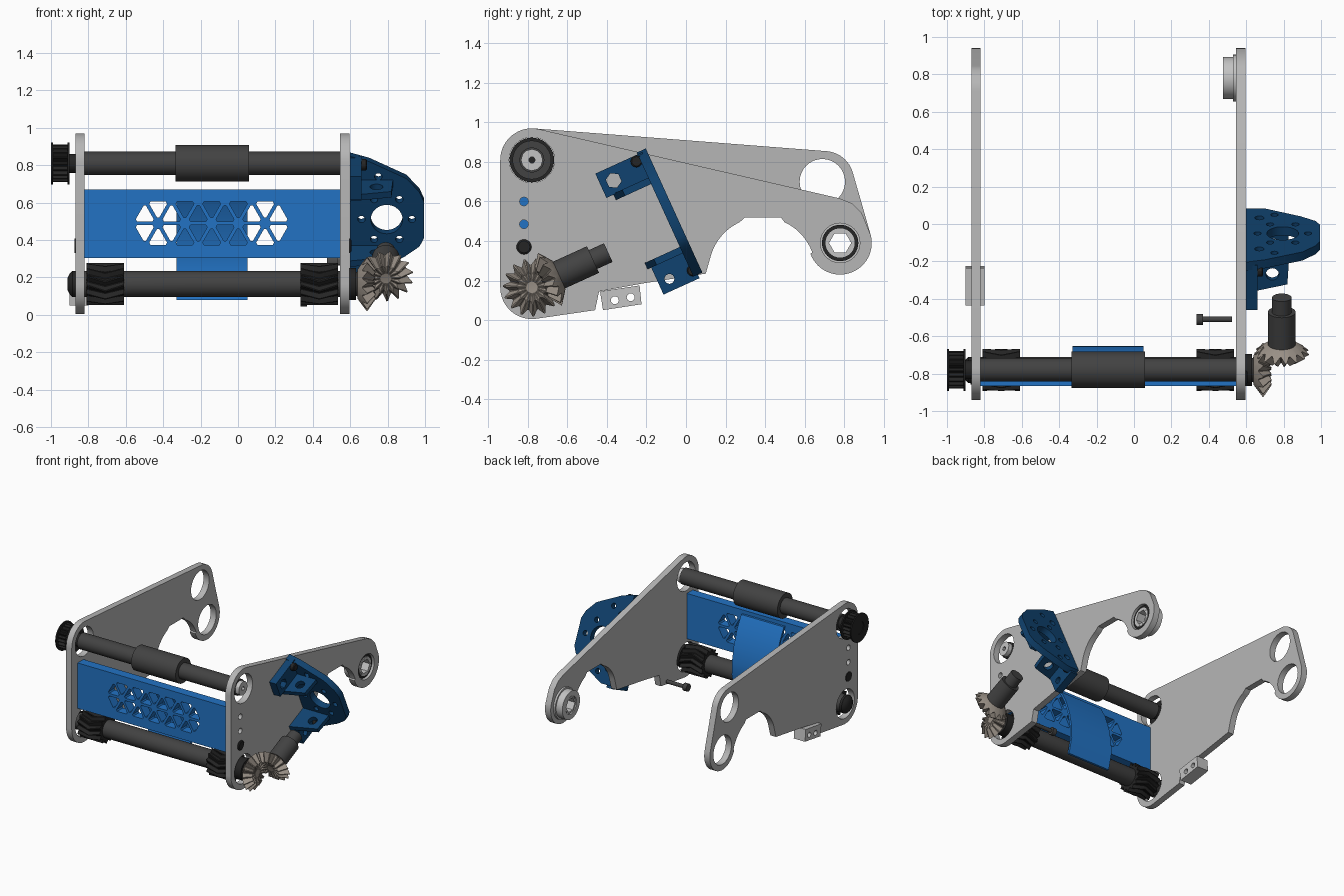
import bpy, bmesh, math
from mathutils import Matrix, Vector

if "Cube" in bpy.data.objects:
    bpy.data.objects.remove(bpy.data.objects["Cube"], do_unlink=True)

made = []


def material(name, rgb):
    m = bpy.data.materials.new(name)
    m.use_nodes = True
    m.diffuse_color = (*rgb, 1)
    m.node_tree.nodes["Principled BSDF"].inputs["Base Color"].default_value = (*rgb, 1)
    return m


GREY = material("plate grey", (0.47, 0.47, 0.47))
LIGHT = material("bearing grey", (0.55, 0.55, 0.55))
BLUE = material("panel blue", (0.016, 0.17, 0.55))
NAVY = material("bracket navy", (0.005, 0.055, 0.16))
DARK = material("shaft charcoal", (0.055, 0.055, 0.055))
BLACK = material("rubber black", (0.018, 0.018, 0.018))
STEEL = material("gear steel", (0.32, 0.28, 0.24))


def add_mesh(name, mesh, mat, matrix):
    mesh.materials.clear()
    mesh.materials.append(mat)
    obj = bpy.data.objects.new(name, mesh)
    obj.matrix_world = matrix
    bpy.context.collection.objects.link(obj)
    made.append(obj)
    return obj


def frame(origin, x, y):
    x, y = Vector(x).normalized(), Vector(y).normalized()
    m = Matrix((x, y, x.cross(y))).transposed().to_4x4()
    m.translation = origin
    return m


def aim(origin, direction):
    m = Vector(direction).to_track_quat('Z', 'Y').to_matrix().to_4x4()
    m.translation = origin
    return m


def arc(cx, cy, r, a, b, n=16):
    return [(cx + r * math.cos(math.radians(a + (b - a) * i / n)),
             cy + r * math.sin(math.radians(a + (b - a) * i / n))) for i in range(n + 1)]


def hole(cx, cy, r, n=32):
    return arc(cx, cy, r, 0, 360, n)[:-1]


def sheet(name, mat, outlines, z0, z1, matrix):
    """Flat part: first outline is the edge, the others are holes."""
    cu = bpy.data.curves.new(name, 'CURVE')
    cu.dimensions, cu.fill_mode, cu.extrude = '2D', 'BOTH', (z1 - z0) / 2
    for pts in outlines:
        sp = cu.splines.new('POLY')
        sp.points.add(len(pts) - 1)
        for p, q in zip(sp.points, pts):
            p.co = (q[0], q[1], 0, 1)
        sp.use_cyclic_u = True
    tmp = bpy.data.objects.new(name + "_curve", cu)
    bpy.context.collection.objects.link(tmp)
    bpy.context.view_layer.update()
    mesh = bpy.data.meshes.new_from_object(tmp.evaluated_get(bpy.context.evaluated_depsgraph_get()))
    bpy.data.objects.remove(tmp, do_unlink=True)
    bm = bmesh.new()
    bm.from_mesh(mesh)
    bmesh.ops.remove_doubles(bm, verts=bm.verts, dist=1e-5)
    bmesh.ops.translate(bm, verts=bm.verts, vec=(0, 0, (z0 + z1) / 2))
    bmesh.ops.recalc_face_normals(bm, faces=bm.faces)
    bm.to_mesh(mesh)
    bm.free()
    return add_mesh(name, mesh, mat, matrix)


def loft(name, mat, rings, matrix, closed=False):
    bm = bmesh.new()
    vs = [[bm.verts.new(p) for p in ring] for ring in rings]
    n = len(vs[0])
    for a, b in zip(vs, vs[1:] + (vs[:1] if closed else [])):
        for i in range(n):
            bm.faces.new((a[i], a[(i + 1) % n], b[(i + 1) % n], b[i]))
    if not closed:
        bm.faces.new(vs[0])
        bm.faces.new(vs[-1])
    bmesh.ops.recalc_face_normals(bm, faces=bm.faces)
    mesh = bpy.data.meshes.new(name)
    bm.to_mesh(mesh)
    bm.free()
    return add_mesh(name, mesh, mat, matrix)


def ring(h, r, n=40):
    return [(*p, h) for p in hole(0, 0, r, n)]


def turned(name, mat, profile, matrix, closed=False, n=40):
    return loft(name, mat, [ring(h, r, n) for h, r in profile], matrix, closed)


def toothed(n, tip, root, twist=0):
    """Ring of n teeth; tip and root are (height, radius)."""
    out = []
    for i in range(4 * n):
        h, r = tip if i % 4 < 2 else root
        a = math.tau * (i + (0.25 if i % 4 in (0, 2) else -0.25) + twist) / (4 * n)
        out.append((r * math.cos(a), r * math.sin(a), h))
    return out


def tube(h0, h1, r, bore):
    return [(h0, bore), (h0, r), (h1, r), (h1, bore)]


SIDE = frame((0, 0, 0), (0, 1, 0), (0, 0, 1))
TOP = aim((0, -0.78, 0.81), (1, 0, 0))
LOW = aim((0, -0.78, 0.165), (1, 0, 0))

# Side plates
lower = (arc(-0.78, 0.165, 0.16, 180, 278) + [(-0.46, 0.05), (-0.44, 0.145), (-0.22, 0.185), (0.1, 0.235)]
         + arc(0.385, 0.25, 0.27, 165, 115) + [(0.3, 0.52), (0.48, 0.52)]
         + arc(0.385, 0.25, 0.27, 65, 20) + arc(0.78, 0.39, 0.16, 200, 375, 28))
shaft_holes = [hole(-0.78, z, 0.115) for z in (0.165, 0.81)]
pin_holes = [hole(-0.82, z, 0.022, 16) for z in (0.485, 0.6)]
sheet("left_side_plate", GREY,
      [lower + [(0.89, 0.54), (0.84, 0.59), (0.78, 0.615)] + arc(-0.78, 0.81, 0.16, 77, 180),
       hole(0.78, 0.39, 0.1)] + shaft_holes + pin_holes, 0.545, 0.595, SIDE)
sheet("right_side_plate", GREY,
      [lower + arc(0.7, 0.705, 0.15, 15, 86) + arc(-0.78, 0.81, 0.16, 86, 180),
       hole(0.78, 0.39, 0.115), hole(0.69, 0.7, 0.115)] + shaft_holes + pin_holes, -0.87, -0.82, SIDE)
for x in (0.56, -0.875):
    turned("plate_screw", BLACK, [(0, 0.038), (0.04, 0.038), (0.046, 0.03)], aim((x, -0.82, 0.37), (1, 0, 0)), n=20)

# Rear bearing with hexagonal bore
REAR = aim((0, 0.78, 0.39), (1, 0, 0))
turned("rear_bearing", LIGHT, tube(0.475, 0.53, 0.112, 0.07), REAR, True)
turned("rear_bearing_flange", LIGHT, tube(0.53, 0.545, 0.125, 0.07), REAR, True)
turned("rear_bearing_seal", BLACK, tube(0.53, 0.58, 0.092, 0.074), REAR, True)
turned("rear_bearing_hub", LIGHT, tube(0.49, 0.585, 0.074, 0.062), REAR, True)
turned("rear_hex_bore", LIGHT, tube(0.48, 0.586, 0.072, 0.056), REAR, True, n=6)

# Upper shaft with sleeve, hub and pulley
turned("upper_shaft", DARK, tube(-0.84, 0.56, 0.063, 0.016), TOP, True)
turned("upper_sleeve", DARK, tube(-0.335, 0.06, 0.098, 0.05), TOP, True)
turned("upper_hub", LIGHT, tube(0.555, 0.592, 0.055, 0.016), TOP, True, n=12)
turned("pulley_hub", BLACK, tube(-0.99, -0.82, 0.05, 0.016), TOP, True)
for h in (-1.0, -0.912):
    turned("pulley_flange", BLACK, tube(h, h + 0.01, 0.113, 0.05), TOP, True)
loft("pulley_teeth", BLACK, [ring(-0.995, 0.05, 80), toothed(20, (-0.995, 0.1), (-0.995, 0.08)),
                             toothed(20, (-0.91, 0.1), (-0.91, 0.08)), ring(-0.91, 0.05, 80)], TOP)

# Lower shaft with chevron rollers and end cap
turned("lower_shaft", DARK, [(-0.86, 0.06), (-0.82, 0.07), (0.6, 0.07), (0.66, 0.06)], LOW)
turned("lower_end_cap", BLACK, [(-0.912, 0.03), (-0.9, 0.055), (-0.885, 0.07), (-0.865, 0.07)], LOW)
turned("lower_end_bearing", BLACK, tube(0.55, 0.63, 0.085, 0.06), LOW, True)
for start in (-0.81, 0.335):
    steps = [toothed(14, (start + h, 0.113), (start + h, 0.09), t) for h, t in ((0, 0), (0.1, 2.6), (0.2, 0))]
    loft("chevron_roller", BLACK, [ring(start, 0.06, 56)] + steps + [ring(start + 0.2, 0.06, 56)], LOW)

# Cross panel with a row of triangular openings
pitch, rise, x0, zm = 0.143, 0.125, -0.57, 0.49
cuts = []
for s in (1, -1):
    for k in range(6):
        a = x0 + pitch * k
        tris = [[(a, zm), (a + pitch, zm), (a + pitch / 2, zm + s * rise)]]
        if k < 5:
            tris.append([(a + pitch / 2, zm + s * rise), (a + 1.5 * pitch, zm + s * rise), (a + pitch, zm)])
        for tri in tris:
            cx, cz = sum(p[0] for p in tri) / 3, sum(p[1] for p in tri) / 3
            pts = []
            for i in range(3):
                p = Vector(tri[i])
                for q in (Vector(tri[i - 1]), Vector(tri[(i + 1) % 3])):
                    c = p.lerp(q, 0.12)
                    pts.append((cx + (c.x - cx) * 0.76, cz + (c.y - cz) * 0.76))
            cuts.append(pts)
sheet("cross_panel", BLUE, [[(-0.82, 0.305), (0.545, 0.305), (0.545, 0.67), (-0.82, 0.67)]] + cuts,
      0.79, 0.865, frame((0, 0, 0), (1, 0, 0), (0, 0, 1)))

# Curved guide behind the panel
guide = [(-0.79, 0.64), (-0.74, 0.55), (-0.695, 0.42), (-0.672, 0.3), (-0.67, 0.2), (-0.7, 0.08)]
sheet("curved_guide", BLUE, [guide + [(y + 0.018, z) for y, z in reversed(guide)]], -0.33, 0.05, SIDE)

# Motor bracket: sloped face, feet and ribs
UP, OUT = Vector((0, -0.415, 0.91)).normalized(), Vector((0, -0.91, -0.415)).normalized()
ORIGIN = Vector((0.6, 0.06, 0.23))
FACE = frame(ORIGIN, (1, 0, 0), UP)
FOOT = frame(ORIGIN, UP, OUT)
RIB = frame(ORIGIN, OUT, (1, 0, 0))
hub_x, hub_u = 0.195, 0.32
small = [hole(hub_x + 0.135 * math.cos(a), hub_u + 0.135 * math.sin(a), 0.02, 16)
         for a in [math.tau * i / 6 for i in range(6)]]
slots = [hole(0.07, u, 0.025, 16) for u in (0.12, 0.52)] + [hole(0.15, u, 0.02, 16) for u in (0.08, 0.57)]
sheet("bracket_face", NAVY, [[(0, 0), (0.1, 0), (0.29, 0.1), (0.37, 0.16), (0.395, 0.21), (0.395, 0.42),
                              (0.37, 0.48), (0.3, 0.56), (0.1, 0.66), (0, 0.69)],
                             hole(hub_x, hub_u, 0.085)] + small + slots, -0.025, 0.025, FACE)


def box(a0, a1, b0, b1):
    return [(a0, b0), (a1, b0), (a1, b1), (a0, b1)]


sheet("bracket_upper_foot", NAVY, [box(0.545, 0.68, 0.0, 0.26), hole(0.61, 0.19, 0.04, 6)], 0, 0.06, FOOT)
sheet("bracket_lower_foot", NAVY, [box(-0.02, 0.16, 0.0, 0.2), hole(0.04, 0.14, 0.025, 16)], 0, 0.06, FOOT)
for u in (0.515, 0.13):
    sheet("bracket_rib", NAVY, [[(0, 0), (0.22, 0), (0.17, 0.22), (0, 0.23)], hole(0.11, 0.14, 0.035, 20)],
          u, u + 0.035, RIB)
for u, w in ((0.65, 0.045), (0.03, 0.015)):
    turned("bracket_bolt", BLACK, [(0.02, 0.03), (0.085, 0.03), (0.09, 0.024)],
           aim(ORIGIN + UP * u + OUT * w, (1, 0, 0)), n=12)

# Bevel gear pair and drive shaft, both centred on the crossing of their axes
CROSS = Vector((0.79, -0.78, 0.165))
DRIVE = aim(CROSS, -OUT)
for name, m in (("shaft_bevel_gear", aim(CROSS, (-1, 0, 0))), ("drive_bevel_gear", DRIVE)):
    n = 15
    loft(name, STEEL, [ring(0.155, 0.055, 4 * n), ring(0.15, 0.08, 4 * n),
                       toothed(n, (0.1, 0.147), (0.125, 0.115)), toothed(n, (0.055, 0.083), (0.07, 0.065)),
                       ring(0.07, 0.03, 4 * n)], m)
turned("drive_shaft", DARK, [(0.09, 0.03), (0.12, 0.03), (0.13, 0.074), (0.34, 0.074), (0.34, 0.052),
                             (0.425, 0.052), (0.425, 0.03)], DRIVE)

# Loose bolt and small clip block
turned("loose_bolt", DARK, [(0.335, 0.03), (0.37, 0.03), (0.37, 0.015), (0.525, 0.015)],
       aim((0, -0.51, 0.075), (1, 0, 0)), n=20)
sheet("clip_block", LIGHT, [[(-0.42, 0.05), (-0.225, 0.08), (-0.235, 0.175), (-0.435, 0.145)],
                            hole(-0.36, 0.1, 0.02, 16), hole(-0.28, 0.115, 0.02, 16)], -0.9, -0.8, SIDE)

# Smooth round surfaces, keep edges sharp
bpy.ops.object.select_all(action='DESELECT')
for o in made:
    o.select_set(True)
bpy.context.view_layer.objects.active = made[0]
bpy.ops.object.shade_smooth_by_angle(angle=math.radians(30))
